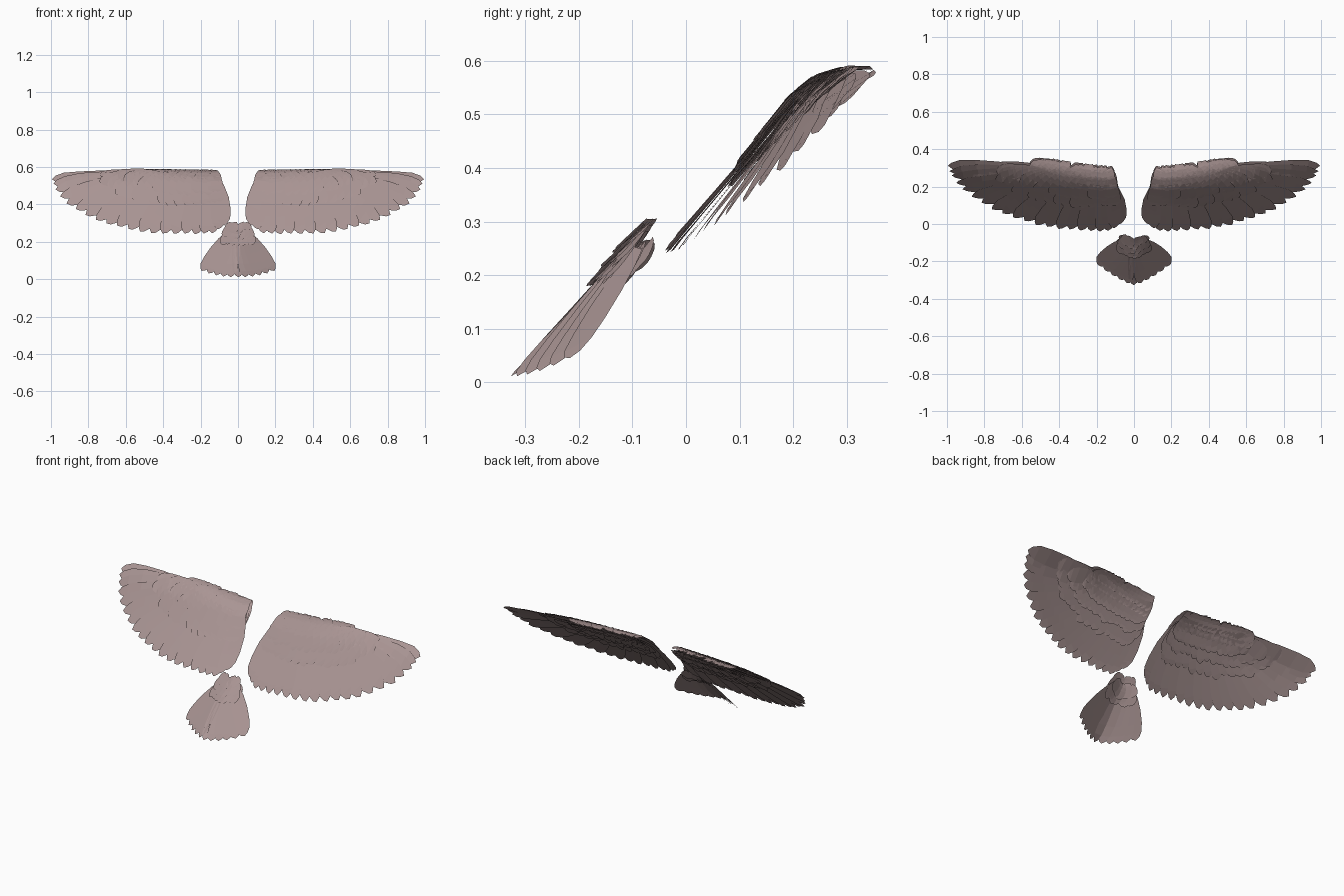
import bpy, math, random

if "Cube" in bpy.data.objects:
    bpy.data.objects.remove(bpy.data.objects["Cube"])
random.seed(4)

mat = bpy.data.materials.new("feather_brown")
mat.diffuse_color = (0.40, 0.30, 0.295, 1)
mat.use_nodes = True
mat.node_tree.nodes["Principled BSDF"].inputs["Base Color"].default_value = mat.diffuse_color


def lerp(a, b, t):
    return a + (b - a) * t


def along(pts, t):
    """Point at fraction t along evenly indexed control points."""
    f = max(0, min(0.99999, t)) * (len(pts) - 1)
    i = int(f)
    return tuple(lerp(a, b, f - i) for a, b in zip(pts[i], pts[i + 1]))


# Wing side profile: (s, y, z), flattening toward the leading edge
PROFILE = [(.20, -.085, .20), (.25, -.04, .25), (.41, .10, .41), (.53, .20, .53),
           (.57, .25, .568), (.60, .285, .582), (.66, .345, .586)]


def wing_surface(x, s, h):
    for a, b in zip(PROFILE, PROFILE[1:]):
        if s <= b[0] or b is PROFILE[-1]:
            t = (s - a[0]) / (b[0] - a[0])
            y, z = lerp(a[1], b[1], t), lerp(a[2], b[2], t)
            break
    return (x, min(y + 0.1 * x * x, .348) - .7 * h, z + .7 * h)


def tail_surface(x, s, h):
    return (x, -.07 - (.30 - s) * .9 + .42 * math.sqrt(x * x + .0004) - .7 * h, s + .7 * h)


# Feather half-width along its length
SHAPE = [(0, .45), (.2, .8), (.45, 1), (.7, 1), (.87, .85), (.96, .45)]


def feather(verts, faces, surf, root, tip, width, h0, h1, tilt=.003, bend=0):
    dx, ds = tip[0] - root[0], tip[1] - root[1]
    n = math.hypot(dx, ds) or 1
    px, ps = -ds / n, dx / n
    base = len(verts)
    for t, w in SHAPE:
        h = lerp(h0, h1, t)
        b = bend * 4 * t * (1 - t)
        for side in (-1, 1):
            k = side * w * width / 2 + b
            verts.append(surf(root[0] + dx * t + px * k, root[1] + ds * t + ps * k, h + side * tilt))
    verts.append(surf(tip[0], tip[1], h1))
    for i in range(len(SHAPE) - 1):
        a = base + 2 * i
        faces.append((a, a + 1, a + 3, a + 2))
    a = base + 2 * len(SHAPE) - 2
    faces.append((a, a + 1, a + 2))


def make(name, verts, faces, mirror):
    me = bpy.data.meshes.new(name)
    me.from_pydata(verts, [], faces)
    me.materials.append(mat)
    ob = bpy.data.objects.new(name, me)
    bpy.context.collection.objects.link(ob)
    if mirror:
        m = ob.modifiers.new("other_wing", 'MIRROR')
        m.use_mirror_merge = False


# Flight feather tips and roots from wing tip to body, as (x, s)
TIPS = [(.995, .538), (.98, .49), (.935, .42), (.845, .362), (.745, .312), (.64, .285),
        (.53, .258), (.42, .246), (.31, .246), (.21, .243), (.13, .25), (.075, .29)]
ROOTS = [(.50, .572), (.49, .568), (.47, .565), (.45, .56), (.42, .555), (.38, .55),
         (.33, .55), (.28, .545), (.23, .545), (.18, .545), (.15, .545), (.125, .55)]

# Primaries and secondaries
v, f = [], []
N = 21
for i in range(N):
    t = i / (N - 1)
    feather(v, f, wing_surface, along(ROOTS, t), along(TIPS, t), lerp(.066, .08, min(1, t * 2)),
            0, -.004 + .003 * (i % 2), bend=lerp(.008, -.014, t))
make("flight_feathers", v, f, True)


def covert_tier(name, n, reach, lift, width, h0, h1, jitter=.012, t0=0.0):
    """Row of coverts covering a fraction of the flight feathers."""
    v, f = [], []
    for i in range(n):
        t = lerp(t0, 1, i / (n - 1))
        r, e = along(ROOTS, t), along(TIPS, t)
        k = reach * random.uniform(.93, 1.07)
        tip = (lerp(r[0], e[0], k), lerp(r[1], e[1], k))
        root = (r[0] + random.uniform(-jitter, jitter) * .5, r[1] + lift)
        feather(v, f, wing_surface, root, tip, width, h0,
                h1 + random.uniform(-.002, .002), .003)
    make(name, v, f, True)


# Upper coverts, then thicker under coverts
covert_tier("greater_coverts", 19, .50, .01, .070, .006, .005)
covert_tier("median_coverts", 18, .32, .015, .062, .010, .009)
covert_tier("under_greater_coverts", 19, .55, .01, .072, -.012, -.010)
covert_tier("under_median_coverts", 18, .38, .02, .062, -.022, -.020, t0=.1)
covert_tier("under_lesser_coverts", 16, .22, .03, .055, -.030, -.032, t0=.2)

# Small marginal coverts rolled over the leading edge
v, f = [], []
for row in range(3):
    for i in range(15):
        x = lerp(.125, .50, i / 14) + random.uniform(-.01, .01)
        top = lerp(.615, .645, (x - .1) / .4) - row * .022
        root = (x, top + random.uniform(-.006, .006))
        tip = (x + lerp(-.01, .06, i / 14), top - .055)
        feather(v, f, wing_surface, root, tip, .042, .002 + .002 * row, .009, .003)
        if row < 2:
            feather(v, f, wing_surface, (x, top), (tip[0], tip[1] - .02), .045,
                    -.006 - .008 * row, -.036, .003)
make("marginal_coverts", v, f, True)

# Tail fan
v, f = [], []
M = 11
for i in range(M):
    a = lerp(-1, 1, i / (M - 1))
    tip = (.195 * a, .008 + .037 * abs(a) ** 2.2)
    feather(v, f, tail_surface, (.055 * a, .255 - .01 * abs(a)), tip, .066,
            .004 * (1 - abs(a)), .004 * (1 - abs(a)), .003 if a < 0 else -.003)
make("tail_feathers", v, f, False)

# Tail coverts above and below
v, f = [], []
for n, reach, top, spread, h in ((7, .165, .27, .085, .012), (6, .195, .285, .075, .016),
                                 (5, .235, .292, .055, .018), (7, .17, .262, .09, -.012),
                                 (5, .20, .27, .07, -.022)):
    for i in range(n):
        a = lerp(-1, 1, i / (n - 1))
        tip = (spread * a, reach + .015 * abs(a) + random.uniform(-.008, .008))
        feather(v, f, tail_surface, (.035 * a, top + random.uniform(-.006, .006)), tip,
                .05, h * .6, h, .003)
make("tail_coverts", v, f, False)
